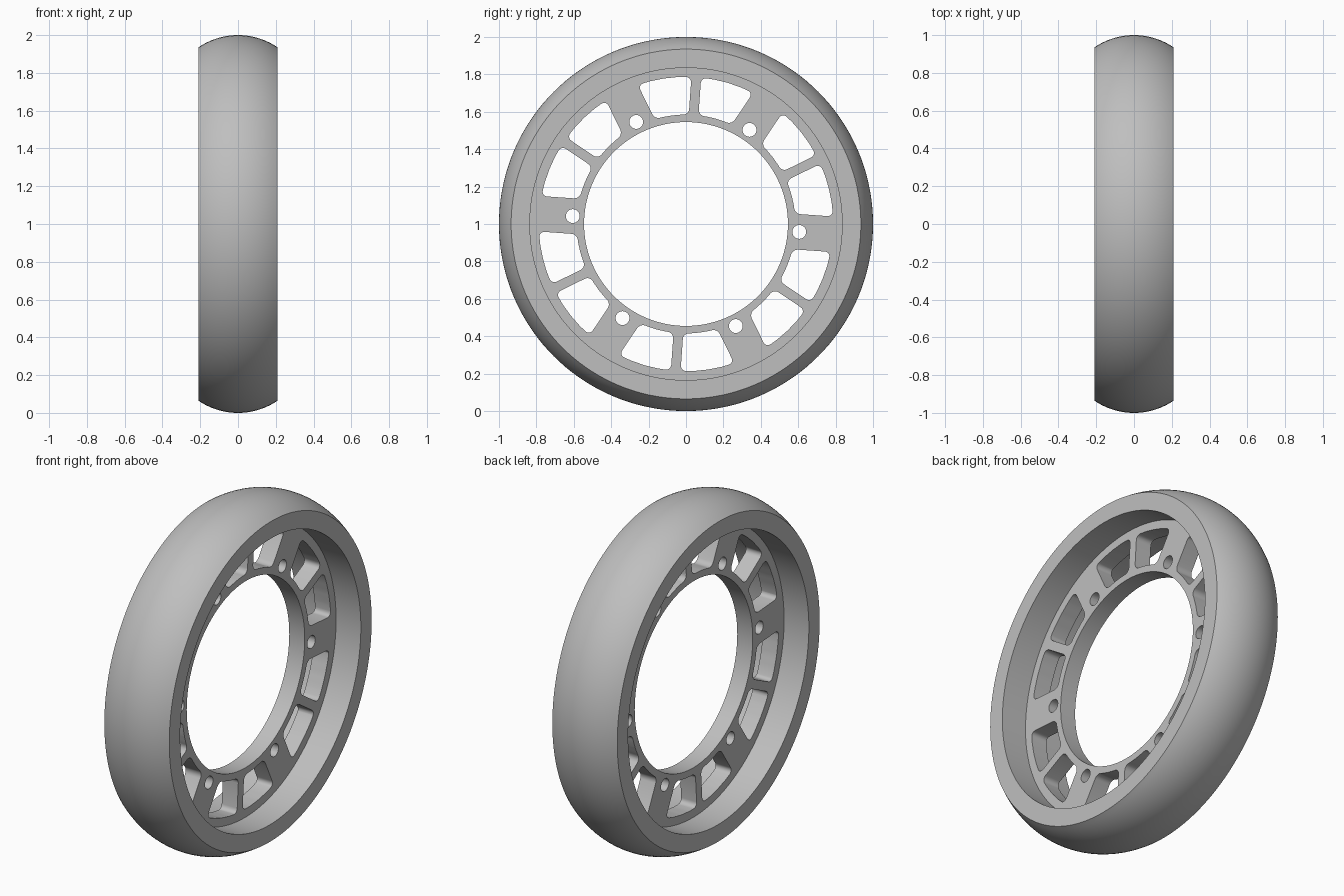
import bpy
import bmesh
from math import pi, sin, cos, asin, sqrt, radians

cube = bpy.data.objects.get("Cube")
if cube:
    bpy.data.objects.remove(cube, do_unlink=True)

SEGMENTS = 144
HALF_WIDTH, HALF_WEB = 0.21, 0.05
SIDE_R, RIM_R, BORE_R = 0.935, 0.835, 0.545
FIRST_BOLT = radians(-4)

grey = bpy.data.materials.new("light grey")
grey.use_nodes = True
grey.diffuse_color = (0.52, 0.52, 0.52, 1)
grey.node_tree.nodes["Principled BSDF"].inputs["Base Color"].default_value = grey.diffuse_color


def point(x, r, a):
    """Point at radius r and angle a around the x axle."""
    return (x, r * cos(a), 1 + r * sin(a))


def make_object(name, bm):
    bmesh.ops.recalc_face_normals(bm, faces=bm.faces)
    mesh = bpy.data.meshes.new(name)
    bm.to_mesh(mesh)
    bm.free()
    mesh.materials.append(grey)
    obj = bpy.data.objects.new(name, mesh)
    bpy.context.collection.objects.link(obj)
    return obj


def lathe(name, profile):
    """Closed (x, radius) profile turned around the axle."""
    bm = bmesh.new()
    rings = [[bm.verts.new(point(x, r, 2 * pi * i / SEGMENTS)) for x, r in profile]
             for i in range(SEGMENTS)]
    n = len(profile)
    for i, ring in enumerate(rings):
        after = rings[(i + 1) % SEGMENTS]
        for j in range(n):
            k = (j + 1) % n
            bm.faces.new((ring[j], ring[k], after[k], after[j]))
    return make_object(name, bm)


def prism(outline, corners=(), radius=0.03):
    """Cutter through the web, with the listed corners rounded."""
    bm = bmesh.new()
    ends = [[bm.verts.new((x, y, z)) for _, y, z in outline] for x in (-0.1, 0.1)]
    n = len(outline)
    bm.faces.new(ends[0])
    bm.faces.new(ends[1][::-1])
    for j in range(n):
        k = (j + 1) % n
        bm.faces.new((ends[0][j], ends[0][k], ends[1][k], ends[1][j]))
    if corners:
        edges = [bm.edges.get((ends[0][c], ends[1][c])) for c in corners]
        bmesh.ops.bevel(bm, geom=edges, offset=radius, segments=5,
                        profile=0.5, affect='EDGES', clamp_overlap=True)
    return make_object("web_cutter", bm)


def smooth(obj):
    bpy.ops.object.select_all(action='DESELECT')
    obj.select_set(True)
    bpy.context.view_layer.objects.active = obj
    bpy.ops.object.shade_smooth_by_angle(angle=radians(30))


def window_outline(bolt, side):
    """Opening between a wide bolt spoke and the thin spoke beside it."""
    inner_r, outer_r, steps = 0.585, 0.787, 4

    def arc(r):
        start = asin(0.095 / r)
        end = radians(30) - asin(0.026 / r)
        return [point(0, r, bolt + side * (start + (end - start) * i / steps))
                for i in range(steps + 1)]
    return arc(inner_r) + arc(outer_r)[::-1]


# Tyre band with a crowned tread and flat sides
arc_r = (HALF_WIDTH ** 2 + (1 - SIDE_R) ** 2) / (2 * (1 - SIDE_R))
xs = [HALF_WIDTH * (i / 10 - 1) for i in range(21)]
tread = [(x, 1 - arc_r + sqrt(arc_r ** 2 - x * x)) for x in xs]
tyre = lathe("tyre", tread + [(HALF_WIDTH, RIM_R), (-HALF_WIDTH, RIM_R)])

# Recessed web disc
web = lathe("wheel_web", [(-HALF_WEB, BORE_R), (-HALF_WEB, RIM_R + 0.005),
                          (HALF_WEB, RIM_R + 0.005), (HALF_WEB, BORE_R)])

# Twelve windows and six bolt holes
cutters = []
for i in range(6):
    bolt = FIRST_BOLT + i * pi / 3
    for side in (-1, 1):
        cutters.append(prism(window_outline(bolt, side), corners=(0, 4, 5, 9)))
    _, cy, cz = point(0, 0.607, bolt)
    hole = [(0, cy + 0.037 * cos(k * pi / 14), cz + 0.037 * sin(k * pi / 14))
            for k in range(28)]
    cutters.append(prism(hole))

bpy.ops.object.select_all(action='DESELECT')
for c in cutters:
    c.select_set(True)
bpy.context.view_layer.objects.active = cutters[0]
bpy.ops.object.join()
cutter = cutters[0]
cutter.hide_render = True

cut = web.modifiers.new("openings", 'BOOLEAN')
cut.operation = 'DIFFERENCE'
cut.solver = 'EXACT'
cut.object = cutter
bpy.ops.object.select_all(action='DESELECT')
web.select_set(True)
bpy.context.view_layer.objects.active = web
bpy.ops.object.modifier_apply(modifier=cut.name)
bpy.data.objects.remove(cutter, do_unlink=True)

smooth(tyre)
smooth(web)
